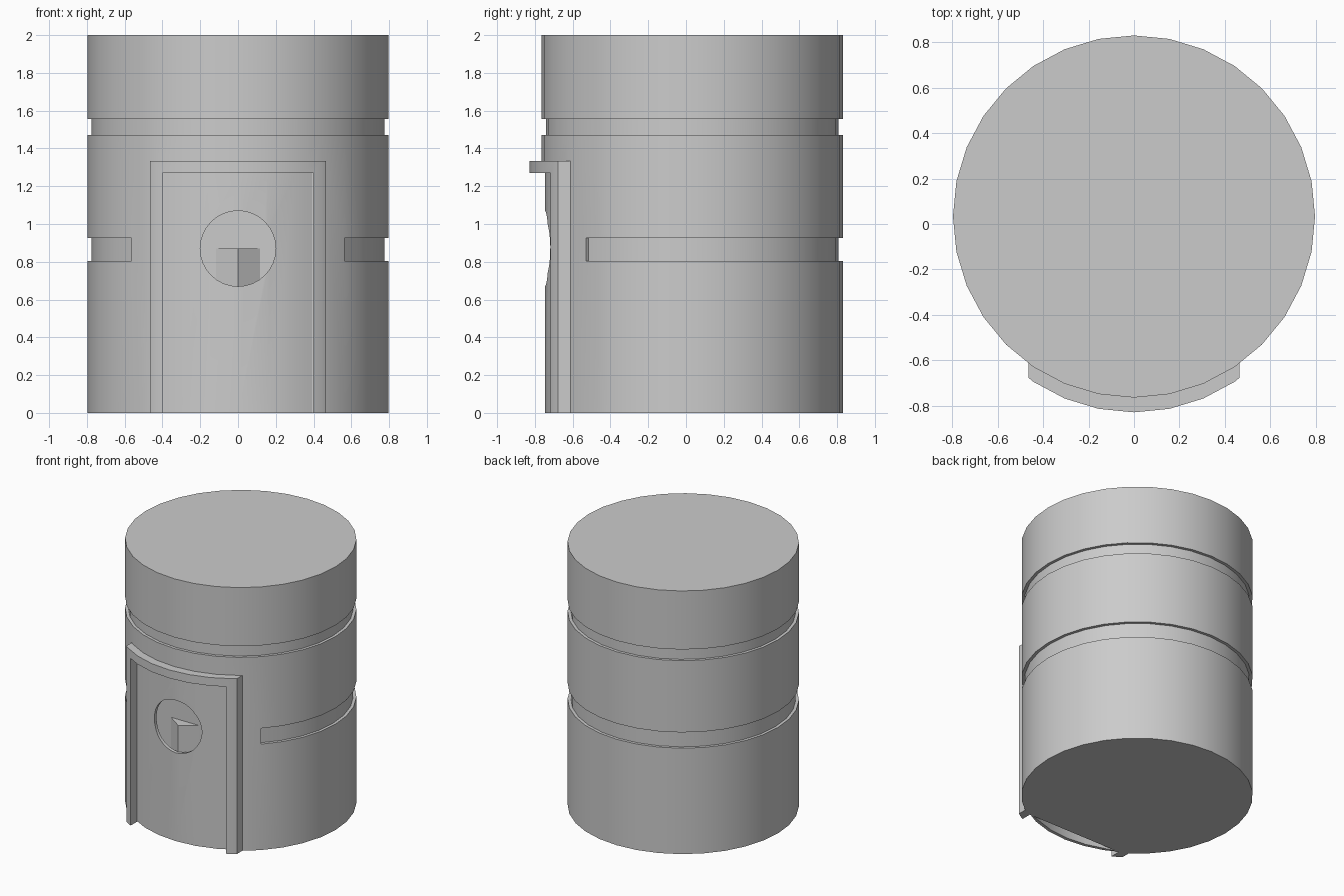
import bpy, bmesh
from math import sin, cos, pi, radians

if "Cube" in bpy.data.objects:
    bpy.data.objects.remove(bpy.data.objects["Cube"])

R, CY, SIDES = 0.797, 0.033, 32
STEP = 2 * pi / SIDES
GROOVE_R = 0.775


def make(name, bm):
    bmesh.ops.recalc_face_normals(bm, faces=bm.faces)
    me = bpy.data.meshes.new(name)
    bm.to_mesh(me)
    bm.free()
    ob = bpy.data.objects.new(name, me)
    bpy.context.collection.objects.link(ob)
    return ob


def loft(name, rings):
    """Join equal closed outlines into a capped solid."""
    bm = bmesh.new()
    loops = [[bm.verts.new(p) for p in ring] for ring in rings]
    n = len(loops[0])
    for a, b in zip(loops, loops[1:]):
        for i in range(n):
            j = (i + 1) % n
            bm.faces.new((a[i], a[j], b[j], b[i]))
    bm.faces.new(loops[0][::-1])
    bm.faces.new(loops[-1])
    return make(name, bm)


def prism(name, outline, z0, z1):
    return loft(name, [[(x, y, z) for x, y in outline] for z in (z0, z1)])


def arc(r, first, last):
    """Points on the barrel's polygon; index 0 faces the front."""
    return [(r * sin(i * STEP), CY - r * cos(i * STEP)) for i in range(first, last + 1)]


def front_strip(half, offset):
    """Barrel front outline from -half to half, moved in y."""
    pts = arc(R, -8, 8)
    out = [p for p in pts if abs(p[0]) < half - 0.001]
    for (xa, ya), (xb, yb) in zip(pts, pts[1:]):
        if xa < half <= xb:
            y = ya + (yb - ya) * (half - xa) / (xb - xa)
    return [(x, v + offset) for x, v in [(-half, y)] + out + [(half, y)]]


def box(name, x, y0, y1, z0, z1):
    return prism(name, [(-x, y0), (x, y0), (x, y1), (-x, y1)], z0, z1)


def cut(ob, cutter):
    mod = ob.modifiers.new("cut", 'BOOLEAN')
    mod.operation, mod.solver, mod.object = 'DIFFERENCE', 'EXACT', cutter
    bpy.context.view_layer.objects.active = ob
    bpy.ops.object.modifier_apply(modifier=mod.name)
    bpy.data.objects.remove(cutter, do_unlink=True)


# Barrel with its full upper groove
profile = [(R, 0), (R, 1.47), (GROOVE_R, 1.47), (GROOVE_R, 1.555), (R, 1.555), (R, 2)]
barrel = loft("barrel", [[(x, y, z) for x, y in arc(r, 0, SIDES - 1)] for r, z in profile])

# Lower groove stops either side of the door
ring = arc(0.9, 4, 28) + arc(GROOVE_R, 4, 28)[::-1]
cut(barrel, prism("groove_cutter", ring, 0.805, 0.925))

# Shallow flat-backed cavity behind the door
cut(barrel, box("cavity_cutter", 0.4, -1.0, -0.64, -0.2, 1.27))

# Curved door panel with round window
front = front_strip(0.4, 0.017)
back = [(x, min(y + 0.025, -0.63)) for x, y in front]
door = prism("door_panel", front + back[::-1], 0, 1.27)
circle = [(0.2 * cos(i * STEP), 0.87 + 0.2 * sin(i * STEP)) for i in range(SIDES)]
cut(door, loft("window_cutter", [[(x, y, z) for x, z in circle] for y in (-1.0, -0.5)]))

# Raised door frame
frame = prism("door_frame", front_strip(0.465, -0.065) + front_strip(0.465, 0.008)[::-1], 0, 1.333)
cut(frame, box("frame_cutter", 0.4, -1.2, -0.3, -0.2, 1.27))

# Wedge-shaped block seen through the window
prism("window_block", [(-0.13, -0.63), (0, -0.72), (0.13, -0.63)], 0.6, 0.87)

for ob in (barrel, door, frame):
    bpy.ops.object.select_all(action='DESELECT')
    ob.select_set(True)
    bpy.context.view_layer.objects.active = ob
    bpy.ops.object.shade_smooth_by_angle(angle=radians(30))
